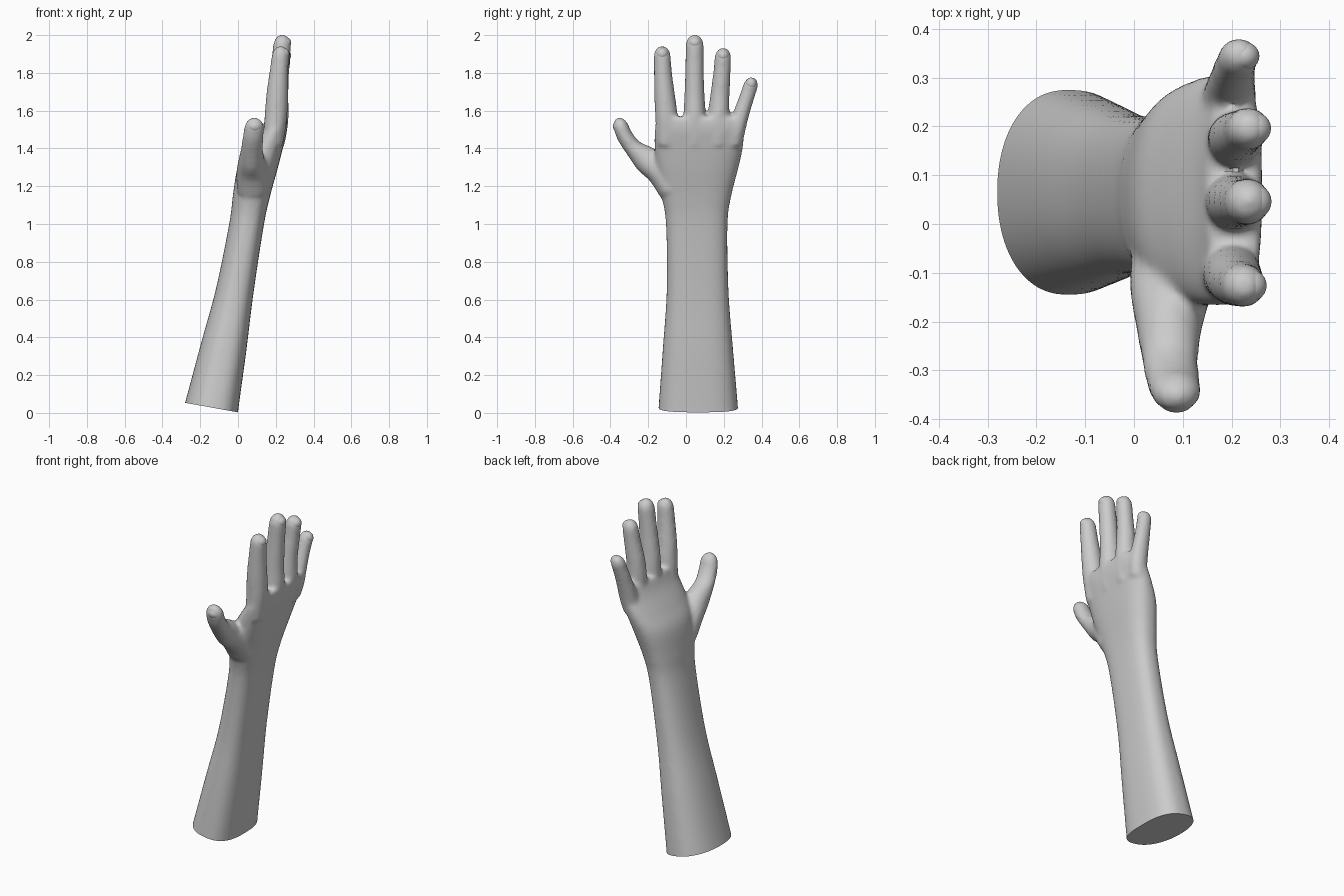
import bpy, bmesh, math
from mathutils import Vector

if "Cube" in bpy.data.objects:
    bpy.data.objects.remove(bpy.data.objects["Cube"])

skin = bpy.data.materials.new("grey_skin")
skin.diffuse_color = (0.6, 0.6, 0.6, 1)
skin.use_nodes = True
skin.node_tree.nodes["Principled BSDF"].inputs["Base Color"].default_value = skin.diffuse_color


def spline(rows, steps=5):
    """Smoothly interpolate rows of numbers (Catmull-Rom)."""
    out = []
    for i in range(len(rows) - 1):
        a, b = rows[max(i - 1, 0)], rows[i]
        c, d = rows[i + 1], rows[min(i + 2, len(rows) - 1)]
        for s in range(steps):
            t = s / steps
            out.append([0.5 * (2 * q + (r - p) * t + (2 * p - 5 * q + 4 * r - w) * t * t
                               + (3 * q - p - 3 * r + w) * t ** 3)
                        for p, q, r, w in zip(a, b, c, d)])
    return out + [list(rows[-1])]


def loft(bm, rings):
    """Closed skin over a list of rings."""
    loops = [[bm.verts.new(p) for p in ring] for ring in rings]
    n = len(loops[0])
    for lo, hi in zip(loops, loops[1:]):
        for i in range(n):
            j = (i + 1) % n
            bm.faces.new((lo[i], lo[j], hi[j], hi[i]))
    bm.faces.new(loops[0][::-1])
    bm.faces.new(loops[-1])


def arm_ring(z, x0, x1, y0, y1, tilt, count=48):
    """Rounded section, flatter on the back of the hand."""
    ring = []
    for i in range(count):
        a = 2 * math.pi * i / count
        c, s = math.cos(a), math.sin(a)
        e = 2 / (2.8 if c > 0 else 2.15)
        dx = math.copysign(abs(c) ** e, c) * (x1 - x0) / 2
        dy = math.copysign(abs(s) ** e, s) * (y1 - y0) / 2
        ring.append(Vector(((x0 + x1) / 2 + dx, (y0 + y1) / 2 + dy, z - tilt * dx)))
    return ring


def finger(bm, rows, count=24):
    """Tube along rows of x, y, z, x radius, side radius, with a round tip."""
    rows = spline(rows)
    pts = [Vector(r[:3]) for r in rows]
    rings = []

    def ring(c, t, rx, ry):
        u = (Vector((1, 0, 0)) - t * t.x).normalized()
        v = t.cross(u)
        return [c + u * rx * math.cos(2 * math.pi * i / count)
                + v * ry * math.sin(2 * math.pi * i / count) for i in range(count)]

    for i, r in enumerate(rows):
        t = (pts[min(i + 1, len(pts) - 1)] - pts[max(i - 1, 0)]).normalized()
        rings.append(ring(pts[i], t, r[3] + 0.002, r[4] + 0.002))
    length = (r[3] + r[4]) / 2 + 0.005
    for k in range(1, 8):
        a = k * math.pi / 2 / 7.3
        f = math.cos(a)
        rings.append(ring(pts[-1] + t * length * math.sin(a), t, r[3] * f, r[4] * f))
    loft(bm, rings)


# Forearm and palm sections: z, x min, x max, y min, y max, tilt
arm = [
    (-0.15, -0.33, -0.02, -0.155, 0.285, 0.18),
    (0.03, -0.28, 0.00, -0.145, 0.275, 0.18),
    (0.35, -0.195, 0.044, -0.122, 0.248, 0.18),
    (0.65, -0.115, 0.082, -0.102, 0.225, 0.15),
    (1.00, -0.045, 0.136, -0.106, 0.220, 0.12),
    (1.15, -0.026, 0.168, -0.130, 0.240, 0.10),
    (1.30, 0.000, 0.210, -0.160, 0.278, 0.06),
    (1.40, 0.055, 0.236, -0.166, 0.300, 0.03),
    (1.50, 0.120, 0.260, -0.165, 0.308, 0.0),
    (1.565, 0.150, 0.262, -0.150, 0.290, 0.0),
]

# Digits: x, y, z, radius across x, radius to the side
index = [(.185, -.10, 1.42, .05, .055), (.20, -.103, 1.56, .058, .058),
         (.207, -.113, 1.68, .056, .053), (.216, -.122, 1.80, .048, .046),
         (.225, -.126, 1.895, .044, .043)]
middle = [(.195, .045, 1.42, .05, .05), (.206, .045, 1.56, .060, .056),
          (.209, .045, 1.68, .056, .052), (.221, .045, 1.82, .049, .047),
          (.234, .046, 1.953, .045, .046)]
ring_row = [(.195, .165, 1.42, .05, .05), (.206, .172, 1.55, .056, .054),
            (.209, .180, 1.68, .052, .049), (.224, .190, 1.80, .045, .044),
            (.235, .196, 1.887, .043, .042)]
little = [(.185, .250, 1.42, .045, .045), (.195, .265, 1.50, .052, .048),
          (.20, .288, 1.57, .048, .042), (.206, .318, 1.66, .042, .038),
          (.215, .344, 1.737, .039, .037)]
thumb = [(.08, -.075, 1.18, .085, .070), (.075, -.135, 1.275, .082, .072),
         (.072, -.210, 1.342, .066, .070), (.074, -.277, 1.400, .056, .046),
         (.080, -.322, 1.462, .053, .041), (.087, -.345, 1.516, .050, .039)]

# Join the solids, fuse them and soften the webs between the digits
bm = bmesh.new()
loft(bm, [arm_ring(*r) for r in spline(arm, 6)])
for rows in (index, middle, ring_row, little, thumb):
    finger(bm, rows)
bmesh.ops.recalc_face_normals(bm, faces=bm.faces)
mesh = bpy.data.meshes.new("arm_and_hand")
bm.to_mesh(mesh)
bm.free()
hand = bpy.data.objects.new("arm_and_hand", mesh)
bpy.context.collection.objects.link(hand)
fuse = hand.modifiers.new("fuse", 'REMESH')
fuse.mode = 'VOXEL'
fuse.voxel_size = 0.011
soften = hand.modifiers.new("soften", 'SMOOTH')
soften.factor = 0.5
soften.iterations = 9
bpy.context.view_layer.update()
deps = bpy.context.evaluated_depsgraph_get()
fused = bpy.data.meshes.new_from_object(hand.evaluated_get(deps))
hand.modifiers.clear()

# Cut the slanted flat end of the forearm
bm = bmesh.new()
bm.from_mesh(fused)
bmesh.ops.bisect_plane(bm, geom=bm.verts[:] + bm.edges[:] + bm.faces[:], dist=1e-5,
                       plane_co=(0, 0, 0.003), plane_no=(0.18, 0, 1), clear_inner=True)
bmesh.ops.holes_fill(bm, edges=[e for e in bm.edges if e.is_boundary], sides=0)
bmesh.ops.recalc_face_normals(bm, faces=bm.faces)
bm.to_mesh(fused)
bm.free()
hand.data = fused
fused.materials.clear()
fused.materials.append(skin)

# Nails: shallow domes that just break the surface of each tip
parts = [hand]
for name, rows, out in (("index", index, (1, 0, 0.1)), ("middle", middle, (1, 0, 0.1)),
                        ("ring_finger", ring_row, (1, 0, 0.1)),
                        ("little", little, (1, 0, 0.1)), ("thumb", thumb, (0, -.87, -.42))):
    x, y, z, rx, ry = rows[-1]
    depth, width = (ry, rx) if name == "thumb" else (rx, ry)
    bpy.ops.mesh.primitive_uv_sphere_add(segments=24, ring_count=16, radius=1)
    nail = bpy.context.object
    nail.name = name + "_nail"
    d = Vector(out).normalized()
    nail.location = Vector((x, y, z + 0.004)) + d * 0.012
    nail.rotation_euler = d.to_track_quat('X', 'Z').to_euler()
    nail.scale = (depth - 0.009, width * 0.78, 0.033)
    nail.data.materials.append(skin)
    parts.append(nail)

# Smooth shading with a crisp cut edge
bpy.ops.object.select_all(action='DESELECT')
for ob in parts:
    ob.select_set(True)
bpy.context.view_layer.objects.active = hand
bpy.ops.object.shade_smooth_by_angle(angle=math.radians(45))
